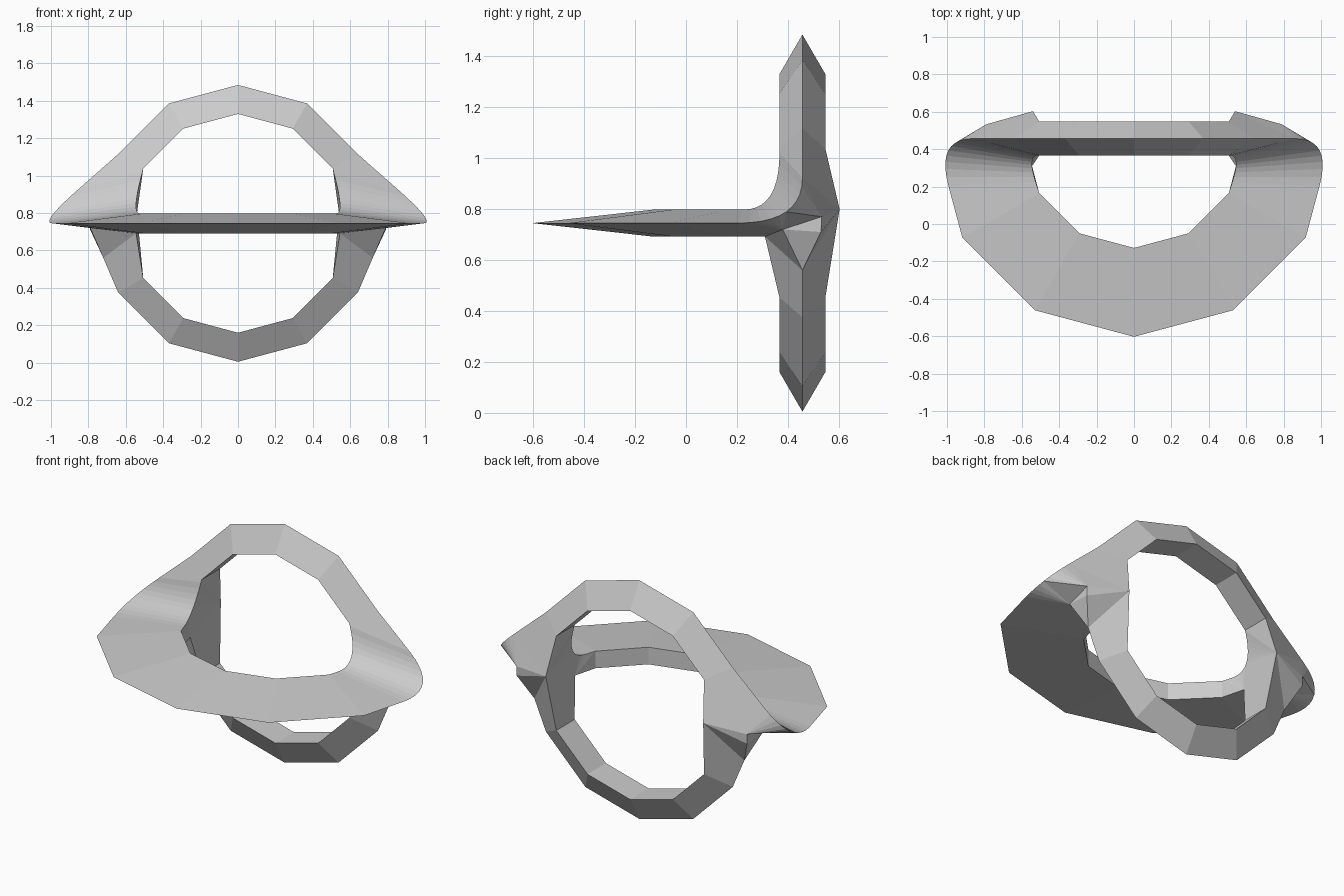
import bpy, bmesh, math
from mathutils import Vector

if "Cube" in bpy.data.objects:
    bpy.data.objects.remove(bpy.data.objects["Cube"])

CY, CZ = 0.457, 0.745      # common centre of both rings
INNER = 0.585              # inner radius of both 12-sided rings
bm = bmesh.new()


def vert(x, y, z):
    return bm.verts.new((x, y, z))


def face(*vs):
    bm.faces.new(vs)


def section(k, outer, half, upright):
    """Triangular ring section at k * 30 degrees: outer edge, two inner edges."""
    s, c = math.sin(k * math.pi / 6), math.cos(k * math.pi / 6)
    if upright:
        return [vert(r * s, CY + d, CZ + r * c)
                for r, d in ((outer, 0), (INNER, -half), (INNER, half))]
    return [vert(r * s, CY - r * c, CZ + d)
            for r, d in ((outer, 0), (INNER, half), (INNER, -half))]


def strip(secs):
    for a, b in zip(secs, secs[1:]):
        for i in range(3):
            j = (i + 1) % 3
            face(a[i], b[i], b[j], a[j])


def rounded(start, corner, end, f0, f1, n=10):
    """Edge from start to end with a rounded corner."""
    c = Vector(corner)
    p, q = c.lerp(start.co, f0), c.lerp(end.co, f1)
    mid = []
    for i in range(n + 1):
        t = i / n
        mid.append(bm.verts.new(p * (1 - t) ** 2 + c * 2 * t * (1 - t) + q * t * t))
    return [start] + mid + [end]


# three arms of the right half: top arch, bottom arch, front shelf
top = [section(k, 0.74, 0.09, True) for k in (0, 1, 2)]
bottom = [section(k, 0.74, 0.09, True) for k in (6, 5, 4)]
front = [section(k, 1.06, 0.053, False) for k in (0, 1, 2)]
for arm in (top, bottom, front):
    strip(arm)
ta, tf, tb = top[-1]
la, lf, lb = bottom[-1]
ha, ht, hb = front[-1]

# rounded sweep from the arch into the shelf
O = rounded(ta, (1.06, CY, CZ), ha, 0.48, 0.48)
I = rounded(tf, (0.571, 0.367, 0.798), ht, 0.93, 0.7)
for i in range(len(O) - 1):
    face(O[i], O[i + 1], I[i + 1], I[i])

# joint corner points: back inner, lower front inner, and the small outer notch
J = vert(0.54, 0.603, 0.80)
K = vert(0.545, 0.31, 0.692)
P = vert(0.72, CY, 0.56)
F = vert(0.79, 0.38, 0.72)
B = vert(0.79, 0.53, 0.71)
B2 = vert(0.79, 0.533, 0.77)
m, n = len(O) // 2, len(O) - 1

# inside of the joint
face(tb, J, I[0])
for i in range(n):
    face(I[i], I[i + 1], J if i < m else K)
face(J, K, I[m])
face(K, ht, hb)
face(J, K, lf, lb)
# back and underside of the side wing
face(tb, J, O[1], O[0])
face(J, B2, O[1])
for i in range(1, n - 1):
    face(O[i], O[i + 1], B2 if i < m else F)
face(B2, F, O[m])
face(F, K, O[n - 1])
face(K, hb, ha, O[n - 1])
# lower arch meeting the wing
face(la, P, J, lb)
face(P, B, J)
face(B, B2, J)
face(la, P, K, lf)
face(P, F, K)
face(P, F, B)
face(F, B2, B)

# mirror to the left half and weld on the centre line
geo = bm.verts[:] + bm.edges[:] + bm.faces[:]
dup = bmesh.ops.duplicate(bm, geom=geo)["geom"]
for v in dup:
    if isinstance(v, bmesh.types.BMVert):
        v.co.x = -v.co.x
bmesh.ops.remove_doubles(bm, verts=bm.verts[:], dist=0.0005)
bmesh.ops.recalc_face_normals(bm, faces=bm.faces[:])

mesh = bpy.data.meshes.new("three_way_ring")
bm.to_mesh(mesh)
bm.free()
obj = bpy.data.objects.new("three_way_ring", mesh)
bpy.context.collection.objects.link(obj)
